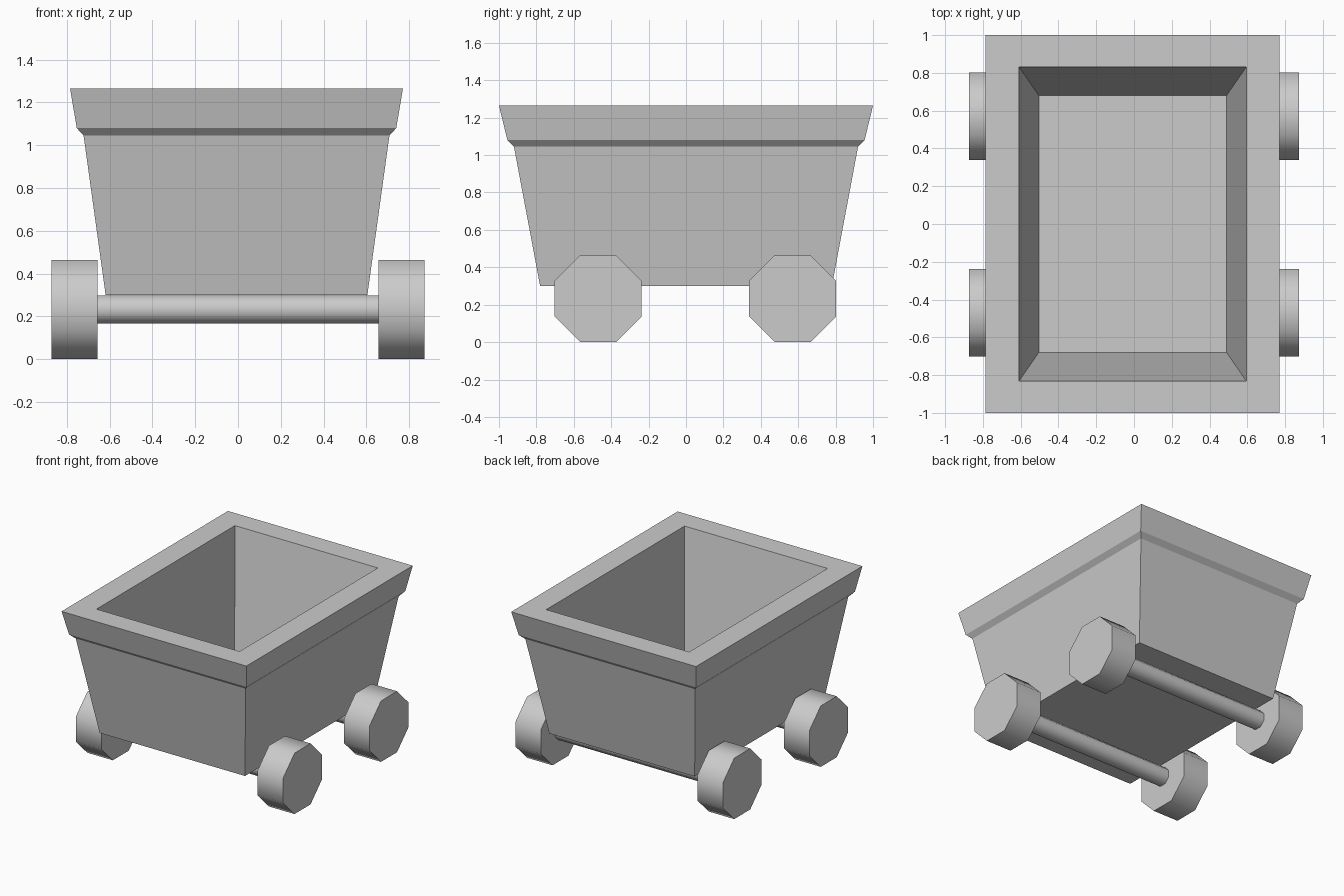
import bpy, bmesh, math
from mathutils import Matrix

if "Cube" in bpy.data.objects:
    bpy.data.objects.remove(bpy.data.objects["Cube"], do_unlink=True)

# One flat grey for everything
GREY = (0.6, 0.6, 0.6, 1.0)
grey = bpy.data.materials.new("plain grey")
grey.use_nodes = True
grey.diffuse_color = GREY
grey.node_tree.nodes["Principled BSDF"].inputs["Base Color"].default_value = GREY


def add_object(name, bm):
    bmesh.ops.recalc_face_normals(bm, faces=bm.faces)
    mesh = bpy.data.meshes.new(name)
    bm.to_mesh(mesh)
    bm.free()
    mesh.materials.append(grey)
    obj = bpy.data.objects.new(name, mesh)
    bpy.context.collection.objects.link(obj)
    return obj


def octagon_rod(name, radius, length, centre):
    """Eight-sided rod along x, flat side down, with smooth sides and crisp ends."""
    bm = bmesh.new()
    corner = radius / math.cos(math.pi / 8)
    place = (Matrix.Translation(centre) @ Matrix.Rotation(math.pi / 2, 4, 'Y')
             @ Matrix.Rotation(math.pi / 8, 4, 'Z'))
    bmesh.ops.create_cone(bm, cap_ends=True, segments=8, radius1=corner,
                          radius2=corner, depth=length, matrix=place)
    obj = add_object(name, bm)
    bpy.ops.object.select_all(action='DESELECT')
    obj.select_set(True)
    bpy.context.view_layer.objects.active = obj
    bpy.ops.object.shade_smooth_by_angle(angle=math.radians(60))


# Tub: rectangular rings (half width, half length, height) from the underside,
# out over the rim and down the inner walls to the floor
SECTIONS = [
    (0.612, 0.78, 0.30), (0.715, 0.92, 1.045), (0.747, 0.955, 1.08),
    (0.778, 1.0, 1.265), (0.602, 0.832, 1.265), (0.497, 0.68, 0.40),
]
TUB_X = -0.007
bm = bmesh.new()
rings = []
for w, l, z in SECTIONS:
    rings.append([bm.verts.new((TUB_X + sx * w, sy * l, z))
                  for sx, sy in ((-1, -1), (1, -1), (1, 1), (-1, 1))])
for low, high in zip(rings, rings[1:]):
    for i in range(4):
        j = (i + 1) % 4
        bm.faces.new((low[i], low[j], high[j], high[i]))
bm.faces.new(rings[0][::-1])
bm.faces.new(rings[-1])
add_object("tub", bm)

# Axles and wheels
WHEEL_R = 0.232
for end, y in (("front", -0.47), ("back", 0.57)):
    octagon_rod(end + "_axle", 0.065, 1.4, (0, y, WHEEL_R))
    for side, s in (("left", 1), ("right", -1)):
        octagon_rod(f"{end}_{side}_wheel", WHEEL_R, 0.215, (s * 0.765, y, WHEEL_R))
